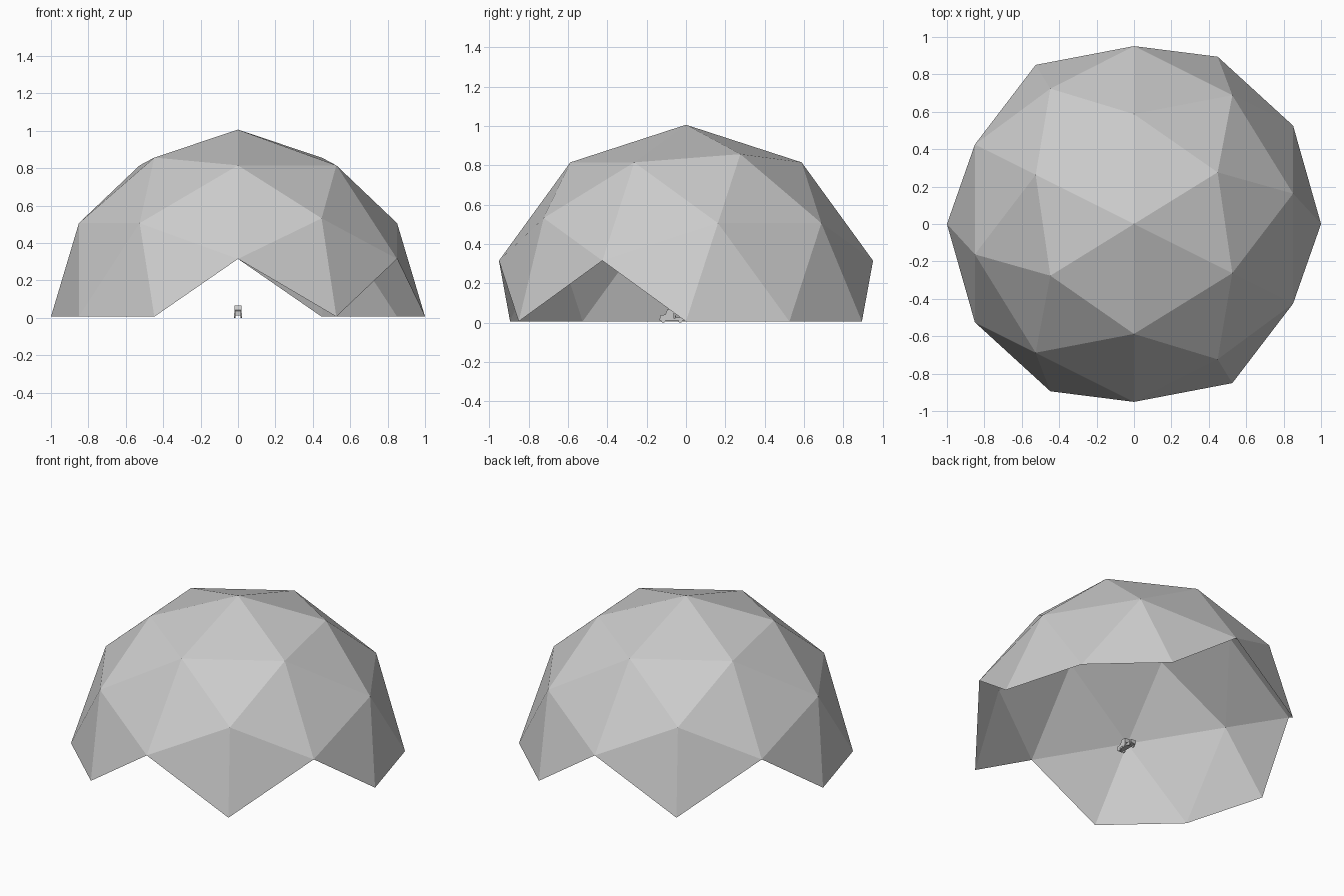
import bpy, bmesh, math
from mathutils import Matrix, Vector

if "Cube" in bpy.data.objects:
    bpy.data.objects.remove(bpy.data.objects["Cube"])


def material(name, value):
    m = bpy.data.materials.new(name)
    m.diffuse_color = (value, value, value, 1)
    m.use_nodes = True
    m.node_tree.nodes["Principled BSDF"].inputs["Base Color"].default_value = m.diffuse_color
    return m


grey = material("light grey", 0.6)


def finish(bm, name):
    me = bpy.data.meshes.new(name)
    bm.to_mesh(me)
    bm.free()
    me.materials.append(grey)
    ob = bpy.data.objects.new(name, me)
    bpy.context.collection.objects.link(ob)
    return ob


# Dome: geodesic sphere tilted so an edge midpoint is on top, lower half removed
tilt = math.atan(2 / (1 + math.sqrt(5)))
bm = bmesh.new()
bmesh.ops.create_icosphere(bm, subdivisions=2, radius=1)
turn = Matrix.Rotation(tilt, 4, 'Z') @ Matrix.Rotation(-tilt, 4, 'Y')
bmesh.ops.transform(bm, matrix=turn, verts=bm.verts)
bmesh.ops.delete(bm, geom=[v for v in bm.verts if v.co.z < -0.01], context='VERTS')
bmesh.ops.translate(bm, vec=(0, 0, 0.006), verts=bm.verts)
finish(bm, "dome")


# Little truck: side profiles in (y, z) extruded across x
def extrude_profile(name, points, half_width):
    bm = bmesh.new()
    face = bm.faces.new([bm.verts.new((-half_width, y, z)) for y, z in points])
    side = bmesh.ops.extrude_face_region(bm, geom=[face])["geom"]
    bmesh.ops.translate(bm, vec=(2 * half_width, 0, 0),
                        verts=[e for e in side if isinstance(e, bmesh.types.BMVert)])
    bmesh.ops.recalc_face_normals(bm, faces=bm.faces)
    return finish(bm, name)


extrude_profile("truck_frame", [(-0.135, 0.012), (-0.005, 0.012), (-0.005, 0.02), (-0.135, 0.02)], 0.017)
extrude_profile("truck_hood", [(-0.132, 0.02), (-0.1, 0.02), (-0.1, 0.042), (-0.132, 0.037)], 0.017)
extrude_profile("truck_cab", [(-0.105, 0.02), (-0.06, 0.02), (-0.06, 0.067), (-0.095, 0.067),
                              (-0.105, 0.042)], 0.018)
extrude_profile("truck_bed", [(-0.056, 0.02), (-0.005, 0.02), (-0.005, 0.036), (-0.01, 0.036),
                              (-0.01, 0.025), (-0.051, 0.025), (-0.051, 0.036), (-0.056, 0.036)], 0.018)

# Wheels: four short cylinders
for row, y in (("front", -0.115), ("rear", -0.028)):
    for side, x in (("left", -0.017), ("right", 0.017)):
        bm = bmesh.new()
        place = Matrix.Translation((x, y, 0.012)) @ Matrix.Rotation(math.pi / 2, 4, 'Y')
        bmesh.ops.create_cone(bm, cap_ends=True, segments=12, radius1=0.012, radius2=0.012,
                              depth=0.008, matrix=place)
        finish(bm, f"{row}_{side}_wheel")
